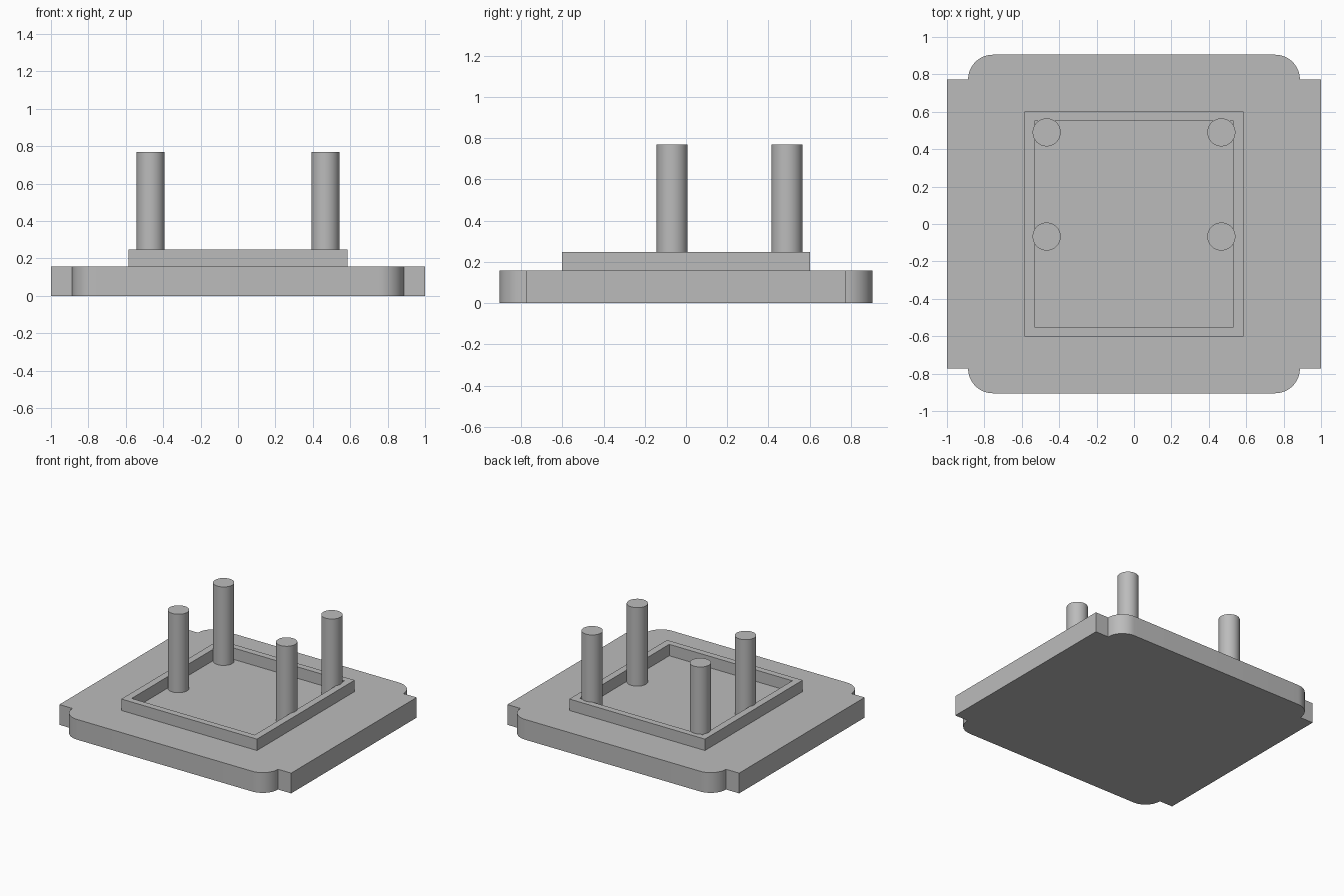
import bpy, bmesh, math

if "Cube" in bpy.data.objects:
    bpy.data.objects.remove(bpy.data.objects["Cube"], do_unlink=True)

PLATE_TOP, RIM_TOP, POST_TOP = 0.158, 0.247, 0.77

grey = bpy.data.materials.new("plain grey")
grey.use_nodes = True
GREY = (0.5, 0.5, 0.5, 1)
grey.diffuse_color = GREY
grey.node_tree.nodes["Principled BSDF"].inputs["Base Color"].default_value = GREY


def finish(name, bm, smooth=False):
    bmesh.ops.recalc_face_normals(bm, faces=bm.faces)
    mesh = bpy.data.meshes.new(name)
    bm.to_mesh(mesh)
    bm.free()
    mesh.materials.append(grey)
    obj = bpy.data.objects.new(name, mesh)
    bpy.context.collection.objects.link(obj)
    if smooth:
        bpy.ops.object.select_all(action='DESELECT')
        obj.select_set(True)
        bpy.context.view_layer.objects.active = obj
        bpy.ops.object.shade_smooth_by_angle(angle=math.radians(30))
    return obj


def extrude_up(bm, faces, height):
    ext = bmesh.ops.extrude_face_region(bm, geom=faces)
    verts = [g for g in ext["geom"] if isinstance(g, bmesh.types.BMVert)]
    bmesh.ops.translate(bm, verts=verts, vec=(0, 0, height))


# Base plate: side lugs plus rounded front and back ends, one corner mirrored round
lug_x, lug_y, end_x, end_y, radius = 1.0, 0.773, 0.887, 0.905, 0.132
corner = [(lug_x, lug_y), (end_x, lug_y)]
for i in range(1, 13):
    a = math.radians(90 * i / 12)
    corner.append((end_x - radius + radius * math.cos(a),
                   end_y - radius + radius * math.sin(a)))
half = corner + [(-x, y) for x, y in reversed(corner)]
outline = half + [(x, -y) for x, y in reversed(half)]
bm = bmesh.new()
face = bm.faces.new([bm.verts.new((x, y, 0)) for x, y in outline])
extrude_up(bm, [face], PLATE_TOP)
finish("base_plate", bm, smooth=True)

# Raised rectangular rim, open in the middle
bm = bmesh.new()
loops = []
for hx, hy in ((0.585, 0.602), (0.531, 0.552)):
    loops.append([bm.verts.new((sx * hx, sy * hy, PLATE_TOP))
                  for sx, sy in ((1, 1), (-1, 1), (-1, -1), (1, -1))])
outer, inner = loops
ring = [bm.faces.new((outer[i], outer[(i + 1) % 4], inner[(i + 1) % 4], inner[i]))
        for i in range(4)]
extrude_up(bm, ring, RIM_TOP - PLATE_TOP)
finish("raised_rim", bm)

# Four round posts standing on the plate
for side, x in (("left", 0.467), ("right", -0.467)):
    for end, y in (("back", 0.49), ("front", -0.067)):
        bm = bmesh.new()
        bmesh.ops.create_cone(bm, cap_ends=True, segments=48, radius1=0.075,
                              radius2=0.075, depth=POST_TOP - PLATE_TOP)
        bmesh.ops.translate(bm, verts=bm.verts, vec=(x, y, (POST_TOP + PLATE_TOP) / 2))
        finish(f"{end}_{side}_post", bm, smooth=True)
